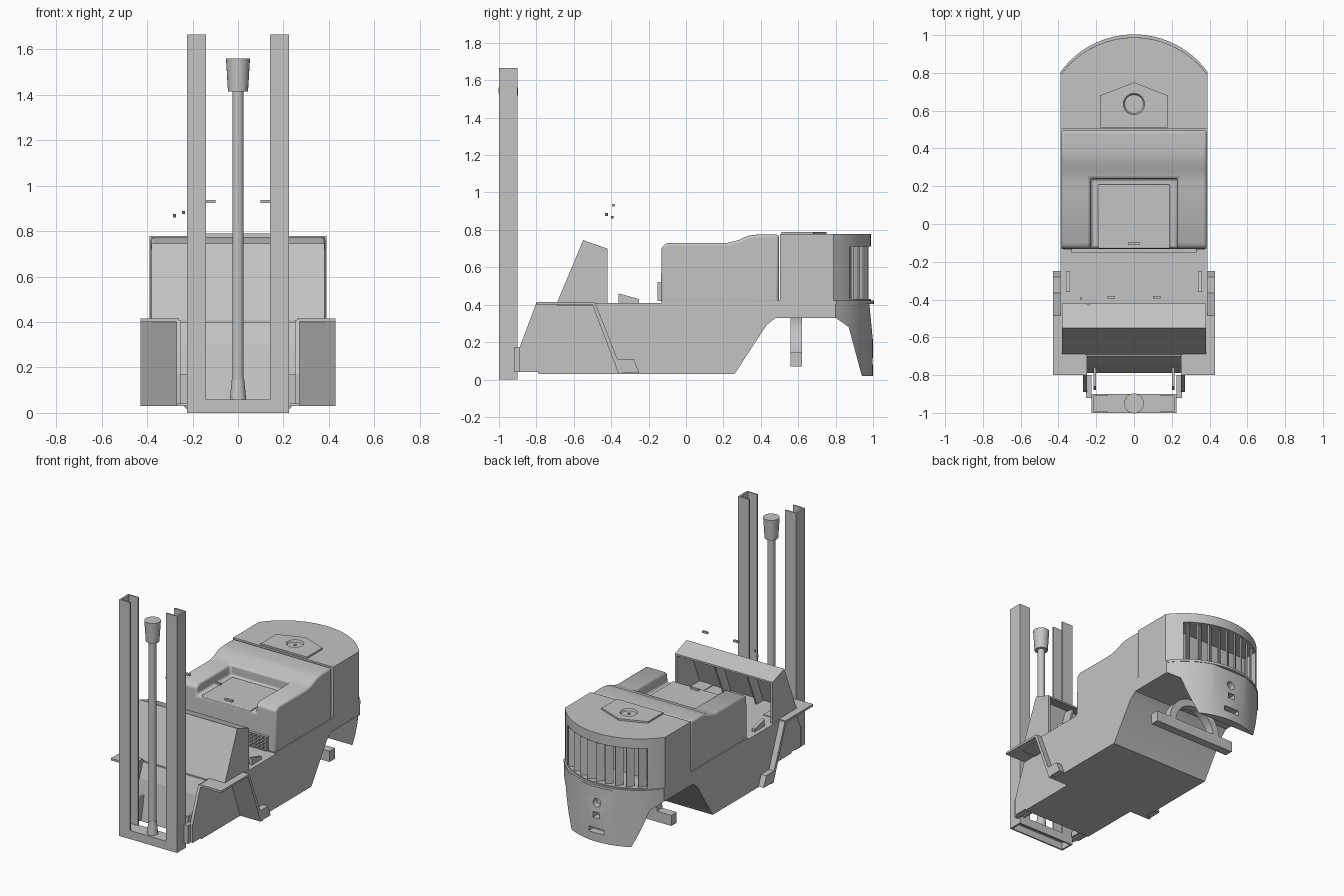
import bpy, bmesh, math
from mathutils import Matrix, Vector

cube = bpy.data.objects.get("Cube")
if cube:
    bpy.data.objects.remove(cube)

grey = bpy.data.materials.new("plain grey")
grey.use_nodes = True
grey.diffuse_color = (0.55, 0.55, 0.55, 1)
grey.node_tree.nodes["Principled BSDF"].inputs["Base Color"].default_value = (0.55, 0.55, 0.55, 1)


def finish(name, bm):
    bmesh.ops.recalc_face_normals(bm, faces=bm.faces)
    mesh = bpy.data.meshes.new(name)
    bm.to_mesh(mesh)
    bm.free()
    mesh.materials.append(grey)
    ob = bpy.data.objects.new(name, mesh)
    bpy.context.collection.objects.link(ob)
    return ob


def prism(name, pts, axis, lo, hi):
    """Extrude an outline along x (points are y, z), y (x, z) or z (x, y)."""
    place = {"x": lambda p, t: (t, p[0], p[1]),
             "y": lambda p, t: (p[0], t, p[1]),
             "z": lambda p, t: (p[0], p[1], t)}[axis]
    bm = bmesh.new()
    face = bm.faces.new([bm.verts.new(place(p, lo)) for p in pts])
    out = bmesh.ops.extrude_face_region(bm, geom=[face])
    shift = Vector(place((0, 0), hi - lo))
    bmesh.ops.translate(bm, vec=shift, verts=[v for v in out["geom"] if isinstance(v, bmesh.types.BMVert)])
    return finish(name, bm)


def box(name, x0, x1, y0, y1, z0, z1):
    return prism(name, [(x0, y0), (x1, y0), (x1, y1), (x0, y1)], "z", z0, z1)


def cone(name, x, y, z0, z1, r0, r1, sides=24):
    bm = bmesh.new()
    bmesh.ops.create_cone(bm, cap_ends=True, segments=sides, radius1=r0, radius2=r1, depth=z1 - z0,
                          matrix=Matrix.Translation((x, y, (z0 + z1) / 2)))
    return smooth(finish(name, bm))


def select(ob):
    bpy.ops.object.select_all(action="DESELECT")
    ob.select_set(True)
    bpy.context.view_layer.objects.active = ob


def smooth(ob):
    select(ob)
    bpy.ops.object.shade_smooth_by_angle(angle=math.radians(35))
    return ob


def combine(ob, other, operation):
    mod = ob.modifiers.new("shape", "BOOLEAN")
    mod.operation, mod.object, mod.solver = operation, other, "EXACT"
    select(ob)
    bpy.ops.object.modifier_apply(modifier=mod.name)
    bpy.data.objects.remove(other)
    return ob


def soften(ob, width):
    mod = ob.modifiers.new("soft edges", "BEVEL")
    mod.width, mod.segments, mod.limit_method = width, 3, "ANGLE"
    mod.angle_limit = math.radians(40)
    return smooth(ob)


# Rear of the truck is an arc in plan
RADIUS, CENTRE = 0.48, 0.52
HALF = 0.39


def rear_y(x):
    return CENTRE + math.sqrt(RADIUS ** 2 - x ** 2)


def plan(half, front, inset=0.0):
    arc = [half * math.cos(math.pi * i / 24) for i in range(25)]
    return [(-half, front), (half, front)] + [(x, rear_y(x) - inset) for x in arc]


# Chassis with wheel clearance at the back and counterweight tail
side = [(-0.42, 0.03), (0.26, 0.03), (0.43, 0.29), (0.48, 0.33), (0.8, 0.33), (0.87, 0.28),
        (0.94, 0.02), (1.0, 0.02), (1.0, 0.2), (0.98, 0.41), (-0.5, 0.41), (-0.36, 0.03)]
side = [(-0.36, 0.03)] + side[1:-1]
chassis = prism("chassis", side, "x", -0.6, 0.6)
combine(chassis, prism("plan_shape", plan(HALF, -0.7), "z", -0.1, 0.6), "INTERSECT")
bm = bmesh.new()
bmesh.ops.create_cone(bm, cap_ends=True, segments=20, radius1=0.03, radius2=0.03, depth=0.1,
                      matrix=Matrix.Translation((0, 1, 0.29)) @ Matrix.Rotation(math.pi / 2, 4, "X"))
combine(chassis, finish("tow_hole", bm), "DIFFERENCE")
combine(chassis, box("pin_slot", -0.025, 0.025, 0.95, 1.1, 0.185, 0.225), "DIFFERENCE")
combine(chassis, box("tail_slot", -0.06, 0.06, 0.95, 1.1, 0.08, 0.115), "DIFFERENCE")
smooth(chassis)
prism("belt_lip", plan(HALF, -0.13, -0.004), "z", 0.405, 0.422)

# Narrow nose between the front wheels
prism("nose", [(-0.79, 0.03), (-0.3, 0.03), (-0.3, 0.40), (-0.7, 0.40), (-0.74, 0.3)], "x", -0.27, 0.27)

# Mirrored front parts: cheeks, brackets, fenders, mudguards, mast channels
for s, tag in ((1, "left"), (-1, "right")):
    def pair(name, pts, axis, a, b):
        return prism(tag + "_" + name, pts, axis, s * a, s * b)

    pair("nose_cheek", [(-0.89, 0.04), (-0.5, 0.04), (-0.5, 0.41), (-0.8, 0.41), (-0.89, 0.17)], "x", 0.25, 0.27)
    pair("nose_rail", [(-0.88, 0.04), (-0.75, 0.04), (-0.75, 0.2), (-0.86, 0.2)], "x", 0.2, 0.215)
    pair("mast_bracket", [(-0.92, 0.04), (-0.8, 0.04), (-0.8, 0.17), (-0.92, 0.17)], "x", 0.225, 0.255)
    pair("fender_top", [(-0.8, 0.4), (-0.49, 0.4), (-0.49, 0.415), (-0.8, 0.415)], "x", 0.26, 0.43)
    pair("mudguard", [(-0.505, 0.41), (-0.485, 0.41), (-0.335, 0.03), (-0.36, 0.03)], "x", 0.27, 0.43)
    pair("step", [(-0.38, 0.11), (-0.28, 0.11), (-0.25, 0.035), (-0.35, 0.035)], "x", 0.38, 0.43)
    channel = [(0.14, -1), (0.225, -1), (0.225, -0.9), (0.14, -0.9),
               (0.14, -0.91), (0.212, -0.91), (0.212, -0.99), (0.14, -0.99)]
    prism(tag + "_mast_channel", [(s * x, y) for x, y in channel], "z", 0, 1.665)
    pair("dash_cheek", [(-0.69, 0.41), (-0.55, 0.745), (-0.42, 0.70), (-0.42, 0.41)], "x", 0.365, 0.38)
    pair("dash_rib", [(-0.67, 0.41), (-0.55, 0.72), (-0.47, 0.71), (-0.6, 0.41)], "x", 0.12, 0.132)
    pair("floor_rail", [(-0.36, 0.405), (-0.25, 0.405), (-0.25, 0.43), (-0.36, 0.46)], "x", 0.34, 0.36)
    pair("lever_plate", [(-0.395, 0.925), (-0.38, 0.925), (-0.38, 0.938), (-0.395, 0.938)], "x", 0.1, 0.14)

# Mast foot, a channel open below
prism("mast_foot", [(-1, 0), (-1, 0.06), (-0.9, 0.06), (-0.9, 0), (-0.91, 0), (-0.91, 0.05),
                    (-0.99, 0.05), (-0.99, 0)], "x", -0.225, 0.225)

# Lift cylinder
cone("lift_cylinder", 0, -0.95, 0.06, 1.45, 0.025, 0.025)
cone("lift_cylinder_head", 0, -0.95, 1.415, 1.56, 0.044, 0.053)
cone("lift_cylinder_base", 0, -0.95, 0.06, 0.15, 0.036, 0.027)

# Dashboard sheet, open at the back
prism("dash_panel", [(-0.69, 0.41), (-0.55, 0.745), (-0.42, 0.70), (-0.42, 0.688),
                     (-0.543, 0.73), (-0.675, 0.41)], "x", -0.38, 0.38)
box("floor_plate", -0.38, 0.38, -0.69, -0.13, 0.395, 0.41)

# Loose lever knobs
for x, y, z in ((-0.28, -0.395, 0.868), (-0.24, -0.425, 0.882)):
    cone("lever_knob", x, y, z - 0.007, z + 0.007, 0.007, 0.007, 10)

# Engine cover with a seat recess
cover = prism("engine_cover", [(-0.135, 0.41), (-0.13, 0.71), (-0.10, 0.73), (0.22, 0.73), (0.28, 0.745),
                               (0.33, 0.768), (0.38, 0.775), (0.497, 0.775), (0.497, 0.41)], "x", -0.385, 0.385)
combine(cover, box("recess", -0.23, 0.23, -0.3, 0.24, 0.655, 0.9), "DIFFERENCE")
soften(cover, 0.018)
soften(box("seat_plate", -0.19, 0.19, -0.13, 0.21, 0.64, 0.668), 0.006)
box("seat_latch", -0.03, 0.03, -0.11, -0.095, 0.66, 0.68)

# Perforated intake on the front of the cover
box("intake_back", -0.33, 0.33, -0.142, -0.13, 0.42, 0.52)
for i in range(5):
    z = 0.42 + i * 0.0235
    box("intake_row", -0.33, 0.33, -0.153, -0.14, z, z + 0.007)
for i in range(23):
    x = -0.33 + i * 0.0297
    box("intake_column", x, x + 0.008, -0.153, -0.14, 0.42, 0.52)

# Rear cover with a deep grille opening
rear = prism("rear_cover", plan(HALF, 0.503, 0.012), "z", 0.41, 0.778)
combine(rear, box("grille_opening", -0.31, 0.31, 0.76, 1.1, 0.43, 0.71), "DIFFERENCE")
soften(rear, 0.01)

# Grille slats follow the arc
for i in range(9):
    x = -0.27 + i * 0.0675
    y = rear_y(x) - 0.045
    slat = box("grille_slat", -0.027, 0.027, -0.005, 0.005, 0.42, 0.72)
    slat.location = (x, y, 0)
    slat.rotation_euler.z = math.radians(40) - x

# Filler plate with a round well
plate = prism("filler_plate", [(-0.18, 0.51), (0.18, 0.51), (0.18, 0.68), (0, 0.75), (-0.18, 0.68)],
              "z", 0.76, 0.79)
combine(plate, cone("well", 0, 0.635, 0.77, 0.83, 0.045, 0.08), "DIFFERENCE")
cone("filler_pin", 0, 0.635, 0.76, 0.785, 0.01, 0.01, 12)

# Steer axle: beam with an arched hanger
box("steer_beam", -0.32, 0.32, 0.56, 0.62, 0.07, 0.145)
angles = [math.pi * i / 20 for i in range(21)]
arch = [(0.21 * math.cos(a), 0.13 + 0.21 * math.sin(a)) for a in angles]
arch += [(0.16 * math.cos(a), 0.13 + 0.16 * math.sin(a)) for a in reversed(angles)]
smooth(prism("axle_arch", arch, "y", 0.56, 0.62))
